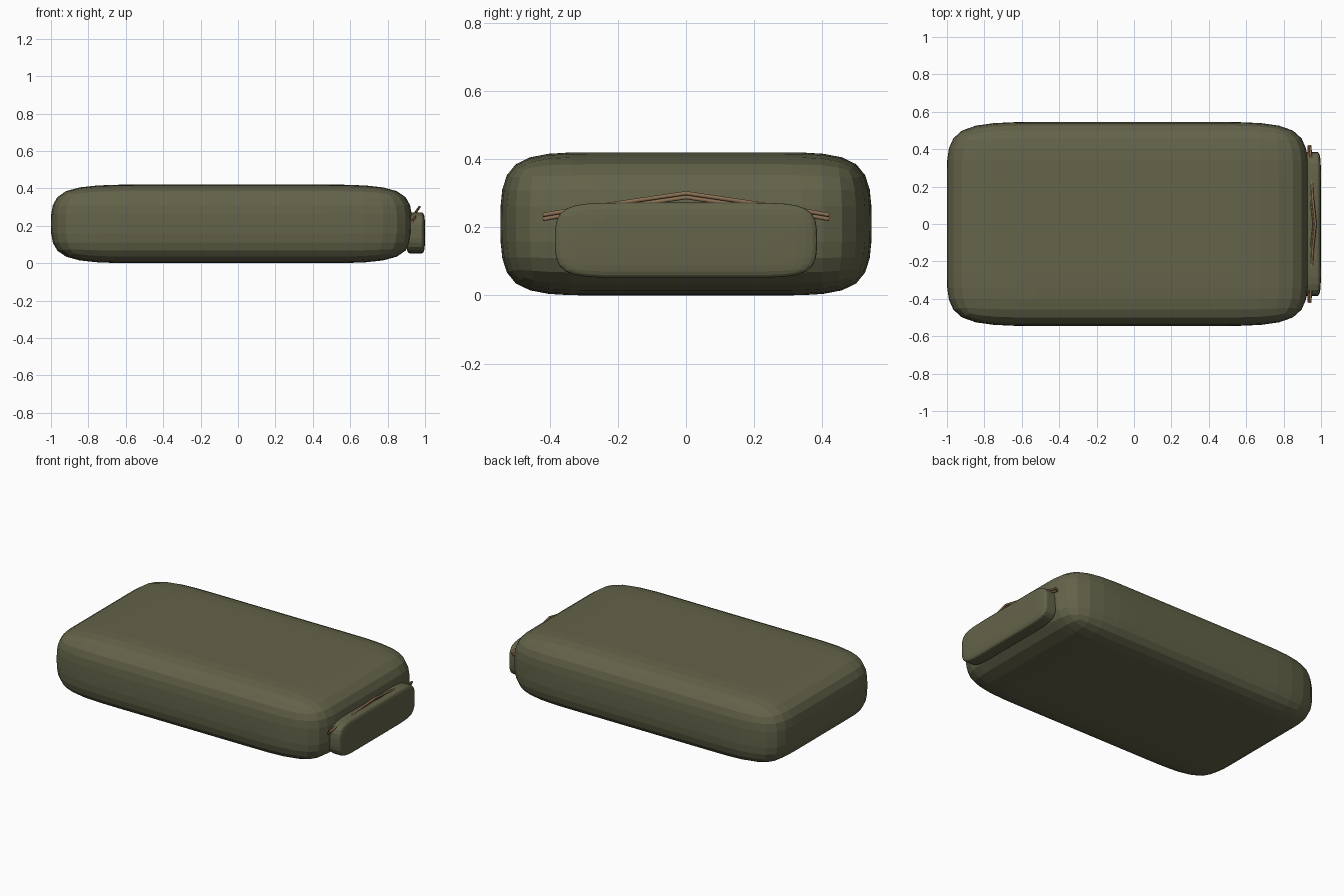
import bpy, bmesh
from mathutils import Vector

if "Cube" in bpy.data.objects:
    bpy.data.objects.remove(bpy.data.objects["Cube"])


def material(name, rgb):
    m = bpy.data.materials.new(name)
    m.diffuse_color = (*rgb, 1)
    m.use_nodes = True
    m.node_tree.nodes["Principled BSDF"].inputs["Base Color"].default_value = m.diffuse_color
    return m


olive = material("olive canvas", (0.125, 0.125, 0.068))
tan = material("tan cord", (0.25, 0.16, 0.085))


def finish(bm, name, mat):
    bmesh.ops.recalc_face_normals(bm, faces=bm.faces)
    me = bpy.data.meshes.new(name)
    bm.to_mesh(me)
    bm.free()
    ob = bpy.data.objects.new(name, me)
    bpy.context.collection.objects.link(ob)
    me.materials.append(mat)
    return ob


def soft_box(name, lo, hi, segs, mat, levels=2):
    """Box cut into a coarse grid, then rounded by subdivision."""
    bm = bmesh.new()
    bmesh.ops.create_cube(bm, size=1)
    for axis, n in enumerate(segs):
        for i in range(1, n):
            co, no = Vector(), Vector()
            co[axis], no[axis] = i / n - 0.5, 1
            bmesh.ops.bisect_plane(bm, geom=bm.verts[:] + bm.edges[:] + bm.faces[:],
                                   plane_co=co, plane_no=no)
    for v in bm.verts:
        v.co = [a + (b - a) * (c + 0.5) for a, b, c in zip(lo, hi, v.co)]
    ob = finish(bm, name, mat)
    sub = ob.modifiers.new("round", 'SUBSURF')
    sub.levels = sub.render_levels = levels
    return ob


# Main padded body and the flat pouch on its end
soft_box("padded_body", (-1, -0.545, 0), (0.93, 0.545, 0.42), (4, 4, 2), olive)
soft_box("end_pouch", (0.90, -0.385, 0.052), (1.0, 0.385, 0.272), (4, 4, 2), olive)

# Carry handle: a twin cord, arched over the top of the pouch
half = [(0.938, 0.42, 0.230), (0.942, 0.35, 0.242), (0.950, 0.15, 0.272)]
path = half + [(0.966, 0.0, 0.294)] + [(x, -y, z) for x, y, z in reversed(half)]
for side, dx, dz in (("upper", 0.004, 0.006), ("lower", -0.004, -0.006)):
    cu = bpy.data.curves.new("handle_cord_" + side, 'CURVE')
    cu.dimensions = '3D'
    cu.bevel_depth = 0.007
    cu.bevel_resolution = 1
    cu.use_fill_caps = True
    sp = cu.splines.new('POLY')
    sp.points.add(len(path) - 1)
    for p, (x, y, z) in zip(sp.points, path):
        p.co = (x + dx, y, z + dz, 1)
    cu.materials.append(tan)
    ob = bpy.data.objects.new("handle_cord_" + side, cu)
    bpy.context.collection.objects.link(ob)
